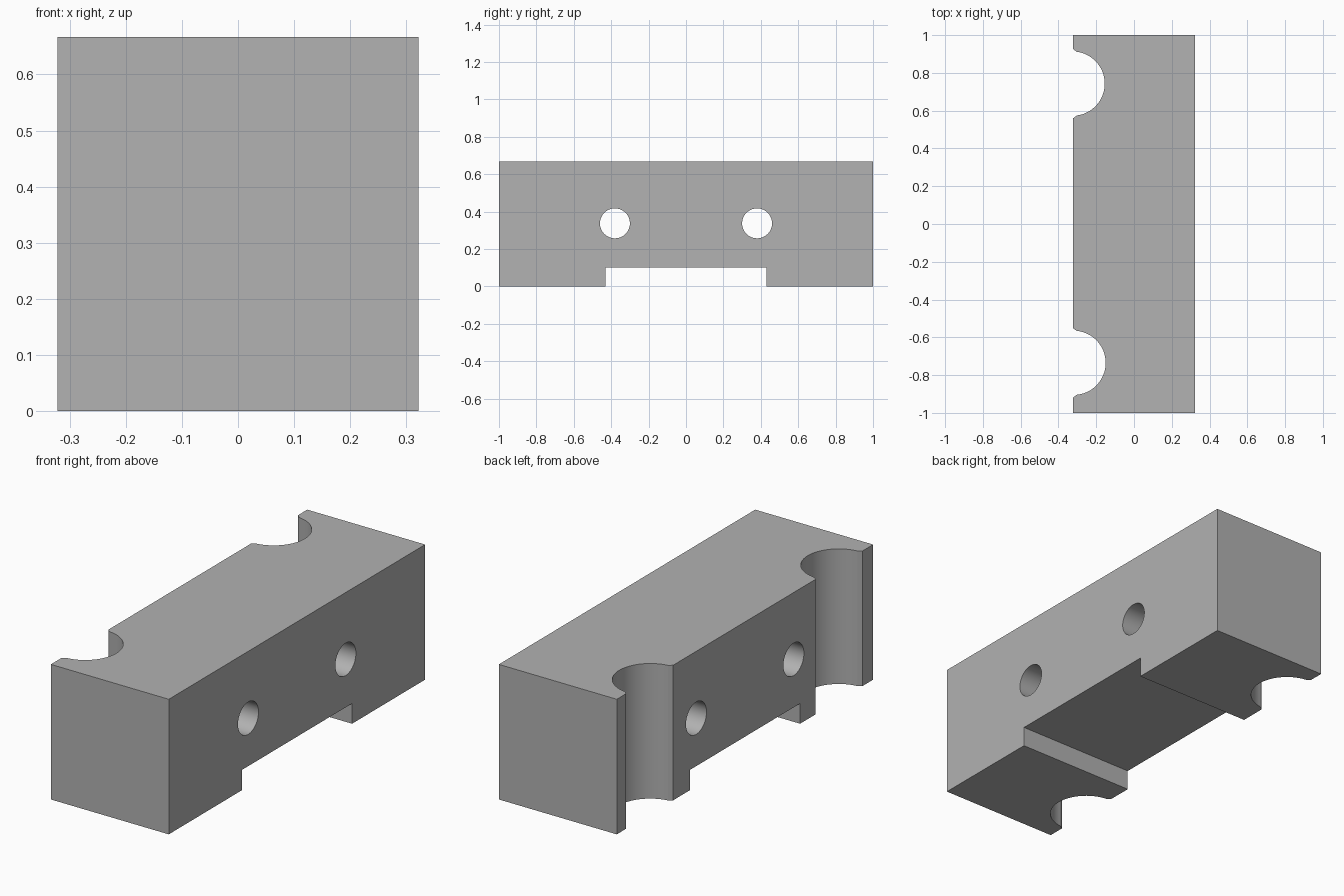
import bpy, bmesh
from math import radians, pi, sin, cos, asin

HALF_X, HALF_Y, HEIGHT = 0.322, 1.0, 0.667

cube = bpy.data.objects.get("Cube")
if cube:
    bpy.data.objects.remove(cube, do_unlink=True)

grey = bpy.data.materials.new("plain grey")
grey.use_nodes = True
grey.diffuse_color = (0.445, 0.445, 0.445, 1)
grey.node_tree.nodes["Principled BSDF"].inputs["Base Color"].default_value = grey.diffuse_color


def prism(name, outline, bottom, top):
    """Upright prism from an xy outline."""
    bm = bmesh.new()
    face = bm.faces.new([bm.verts.new((x, y, bottom)) for x, y in outline])
    ext = bmesh.ops.extrude_face_region(bm, geom=[face])
    verts = [v for v in ext["geom"] if isinstance(v, bmesh.types.BMVert)]
    bmesh.ops.translate(bm, verts=verts, vec=(0, 0, top - bottom))
    bmesh.ops.recalc_face_normals(bm, faces=bm.faces)
    mesh = bpy.data.meshes.new(name)
    bm.to_mesh(mesh)
    bm.free()
    mesh.materials.append(grey)
    obj = bpy.data.objects.new(name, mesh)
    bpy.context.collection.objects.link(obj)
    return obj


def groove(mid_y, apex_x, radius=0.17, lip_x=-0.303, mouth=0.183):
    """Round groove in the right side with chamfered lips, going towards -y."""
    centre_x = apex_x - radius
    end = pi / 2 - asin((lip_x - centre_x) / radius)
    steps = 40
    arc = []
    for i in range(steps + 1):
        a = end * (1 - 2 * i / steps)
        arc.append((centre_x + radius * cos(a), mid_y + radius * sin(a)))
    return [(-HALF_X, mid_y + mouth)] + arc + [(-HALF_X, mid_y - mouth)]


# Block with two vertical grooves
outline = [(HALF_X, -HALF_Y), (HALF_X, HALF_Y), (-HALF_X, HALF_Y)]
outline += groove(0.743, -0.155) + groove(-0.735, -0.15)
outline.append((-HALF_X, -HALF_Y))
block = prism("grooved_block", outline, 0, HEIGHT)

# Cutters: underside channel and two cross holes
channel = prism("channel_cutter", [(-1, -0.43), (1, -0.43), (1, 0.43), (-1, 0.43)], -0.2, 0.1)
cutters = [channel]
for side in (-1, 1):
    bpy.ops.mesh.primitive_cylinder_add(vertices=64, radius=0.08, depth=2,
                                        location=(0, side * 0.38, 0.337),
                                        rotation=(0, pi / 2, 0))
    hole = bpy.context.object
    hole.name = "hole_cutter"
    hole.data.materials.append(grey)
    cutters.append(hole)

bpy.ops.object.select_all(action="DESELECT")
block.select_set(True)
bpy.context.view_layer.objects.active = block
for cutter in cutters:
    cutter.hide_render = True
    mod = block.modifiers.new("cut", "BOOLEAN")
    mod.operation = "DIFFERENCE"
    mod.solver = "EXACT"
    mod.object = cutter
    bpy.ops.object.modifier_apply(modifier=mod.name)
for cutter in cutters:
    bpy.data.objects.remove(cutter, do_unlink=True)

# Smooth round walls, crisp edges
bpy.ops.object.shade_smooth_by_angle(angle=radians(25))
